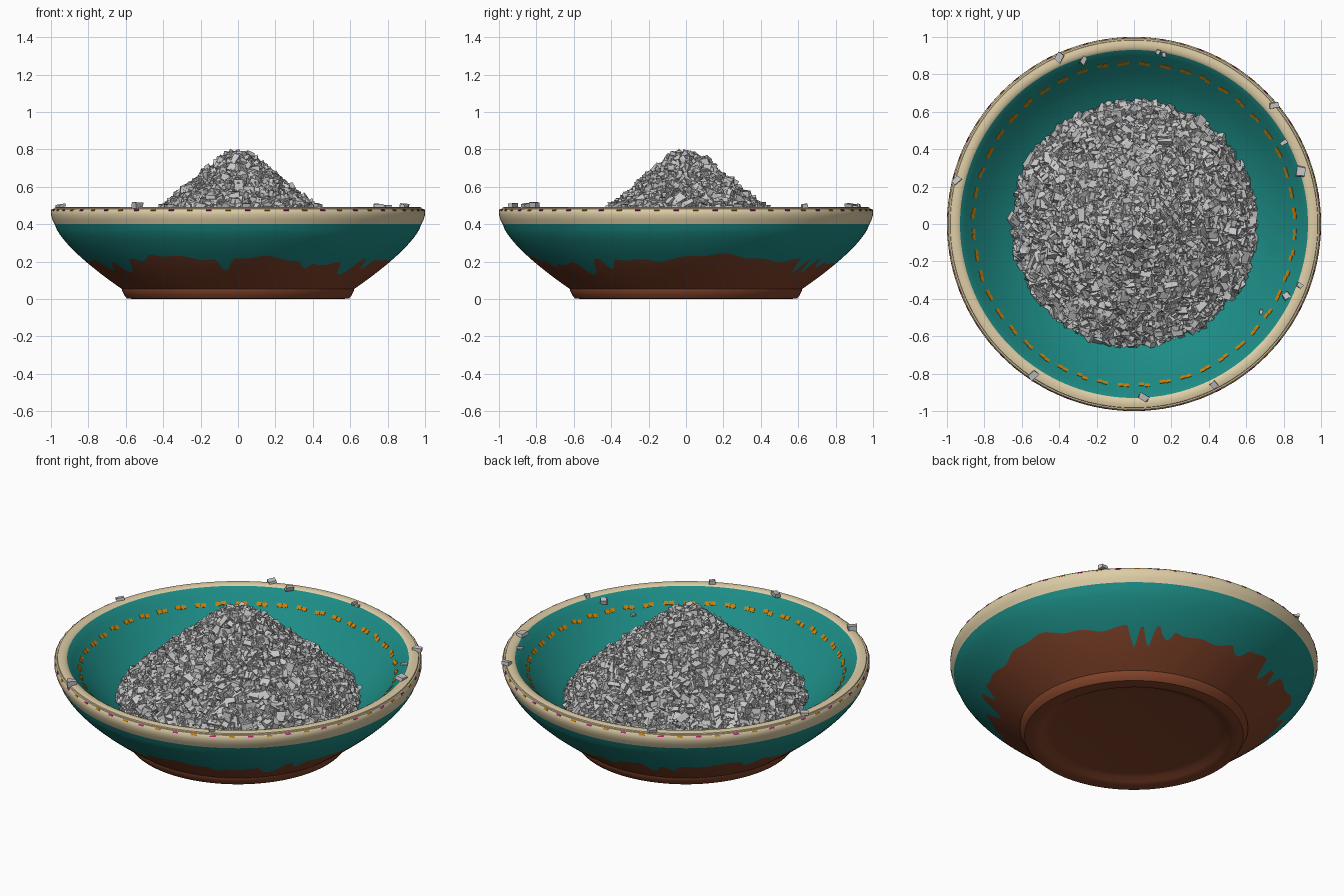
import bpy, bmesh, math, random
from mathutils import Vector, Matrix, Euler

if "Cube" in bpy.data.objects:
    bpy.data.objects.remove(bpy.data.objects["Cube"])
random.seed(7)

def material(name, rgb):
    m = bpy.data.materials.new(name)
    m.diffuse_color = (*rgb, 1)
    m.use_nodes = True
    m.node_tree.nodes["Principled BSDF"].inputs["Base Color"].default_value = m.diffuse_color
    return m

BROWN = material("brown clay", (0.22, 0.055, 0.022))
TEAL = material("teal glaze", (0.012, 0.26, 0.235))
CREAM = material("cream rim", (0.73, 0.61, 0.38))
ORANGE = material("orange paint", (0.60, 0.21, 0.002))
MAGENTA = material("magenta paint", (0.50, 0.015, 0.22))
GREYS = [material("light grey", (0.58, 0.58, 0.58)), material("mid grey", (0.50, 0.50, 0.50))]

def finish(bm, name, mats, smooth=False):
    bmesh.ops.recalc_face_normals(bm, faces=bm.faces)
    me = bpy.data.meshes.new(name)
    bm.to_mesh(me)
    bm.free()
    for m in mats:
        me.materials.append(m)
    ob = bpy.data.objects.new(name, me)
    bpy.context.collection.objects.link(ob)
    if smooth:
        bpy.ops.object.select_all(action='DESELECT')
        ob.select_set(True)
        bpy.context.view_layer.objects.active = ob
        bpy.ops.object.shade_smooth_by_angle(angle=math.radians(35))
    return ob

def lerp(points, x):
    for (a, fa), (b, fb) in zip(points, points[1:]):
        if x <= b:
            return fa + (fb - fa) * max(0, (x - a) / (b - a))
    return points[-1][1]

def revolve(bm, rows, n):
    """rows: list of (function angle -> (r, z), material index of the band after it)"""
    rings = []
    for f, _ in rows:
        ring = []
        for i in range(n):
            a = 2 * math.pi * i / n
            r, z = f(a)
            ring.append(bm.verts.new((r * math.cos(a), r * math.sin(a), z)))
        rings.append(ring)
    for k in range(len(rows) - 1):
        for i in range(n):
            j = (i + 1) % n
            bm.faces.new((rings[k][i], rings[k][j], rings[k + 1][j], rings[k + 1][i])).material_index = rows[k][1]
    bmesh.ops.remove_doubles(bm, verts=bm.verts, dist=1e-5)

# ---- bowl: foot, glazed wall with dripping border, rim and inside ----
def wall_r(z):
    return 0.62 + 0.36 * (1 - max(0, 1 - (z - 0.053) / 0.347) ** 1.4)

# drips: angle in degrees, depth, half width in degrees
DRIPS = [(220, .065, 5), (208, .04, 4), (232, .03, 4), (265, .07, 3), (297, .035, 3), (318, .07, 5),
         (329, .06, 3), (50, .08, 2), (56, .075, 2), (63, .045, 3), (95, .04, 4), (112, .07, 3),
         (120, .05, 2), (150, .05, 4), (178, .06, 3)]

def border(a):
    h = 0.212 + 0.014 * math.sin(3 * a + 1) + 0.012 * math.sin(8 * a) + 0.006 * math.sin(23 * a + 2)
    d = math.degrees(a)
    return h - max(dep * max(0, 1 - (abs(d - c) / w) ** 2) for c, dep, w in DRIPS)

INNER = [(0, .10), (.3, .115), (.45, .145), (.55, .18), (.66, .24), (.74, .298), (.80, .35),
         (.86, .412), (.90, .452), (.93, .485)]
fixed = lambda r, z: (lambda a: (r, z))

def wall_row(k, n, upper):
    def f(a):
        h = border(a)
        z = h + (0.40 - h) * k / n if upper else 0.053 + (h - 0.053) * k / n
        return wall_r(z), z
    return f

rows = [(fixed(r, z), 0) for r, z in [(0, .03), (.45, .03), (.49, .024), (.515, .008), (.54, .001),
                                       (.56, 0), (.595, .004), (.608, .02), (.62, .045)]]
rows += [(wall_row(k, 5, False), 0) for k in range(5)]
rows += [(wall_row(k, 7, True), 1) for k in range(7)]
rows += [(fixed(r, z), 2) for r, z in [(.98, .40), (.993, .425), (1, .45), (.999, .472), (.992, .482),
                                        (.984, .483), (.982, .489), (.965, .493), (.945, .492)]]
rows += [(fixed(r, z), 1) for r, z in reversed(INNER)]
bm = bmesh.new()
revolve(bm, rows, 288)
finish(bm, "bowl", [BROWN, TEAL, CREAM], True)

# ---- painted dashes as thin plates ----
def plate(bm, a, r, z, tilt, size, mat=0):
    m = (Matrix.Rotation(a, 4, 'Z') @ Matrix.Translation((r, 0, z)) @ Matrix.Rotation(tilt, 4, 'Y')
         @ Matrix.Diagonal((*size, 1)))
    vs = bmesh.ops.create_cube(bm, size=1, matrix=m)['verts']
    for f in {f for v in vs for f in v.link_faces}:
        f.material_index = mat

bm = bmesh.new()
for i in range(48):
    a = 2 * math.pi * (i + 0.5) / 48
    for s in (-1, 1):
        d = s * random.uniform(-.003, .005)
        plate(bm, a + s * 0.018, .86 + d, .4135 + d, -math.pi / 4, (.022, .028, .004))
finish(bm, "inner_dashes", [ORANGE])

bm = bmesh.new()
for i in range(60):
    a = 2 * math.pi * (i + 0.5) / 60
    plate(bm, a, .9965, .4755, -math.radians(25), (.004, .030, .009), i % 2)
finish(bm, "rim_dots", [ORANGE, MAGENTA])

# ---- gravel pile: solid core covered with angular chips ----
PILE = [(0, .768), (.05, .76), (.10, .728), (.17, .665), (.29, .565), (.41, .465), (.55, .345),
        (.635, .26), (.66, .225)]
bm = bmesh.new()
revolve(bm, [(fixed(r, z - 0.014), 0) for r, z in PILE], 48)
finish(bm, "pile_core", [GREYS[1]])

def chip(bm, pos, s, lying=False):
    dims = [s * random.uniform(.7, 1.3), s * random.uniform(.6, 1.1), s * random.uniform(.35, .8)]
    tilt = 0.12 if lying else 3.14
    rot = Euler((random.uniform(-tilt, tilt), random.uniform(-tilt, tilt), random.uniform(0, 6.28))).to_matrix()
    vs = []
    for x in (-.5, .5):
        for y in (-.5, .5):
            for z in (-.5, .5):
                c = Vector([q * d * random.uniform(.7, 1.15) for q, d in zip((x, y, z), dims)])
                vs.append(bm.verts.new(rot @ c + Vector(pos)))
    mat = random.choice((0, 0, 1))
    for q in ((0, 1, 3, 2), (4, 6, 7, 5), (0, 4, 5, 1), (2, 3, 7, 6), (0, 2, 6, 4), (1, 5, 7, 3)):
        bm.faces.new([vs[i] for i in q]).material_index = mat

bm = bmesh.new()
for _ in range(5200):
    r = 0.648 * math.sqrt(random.random())
    a = random.uniform(0, 2 * math.pi)
    s = random.uniform(.026, .05) if random.random() < .75 else random.uniform(.05, .07)
    z = lerp(PILE, r) + random.uniform(-.012, .012) - (s - .03) * .2
    chip(bm, (r * math.cos(a), r * math.sin(a), z), s)
finish(bm, "gravel_pile", GREYS)

# ---- stray chips on the rim and inner wall ----
STRAY = [(-.40, .89, .04), (-.27, .875, .035), (.13, .92, .03), (.16, .905, .03), (.75, .635, .04),
         (.80, .435, .03), (.89, .28, .05), (.815, -.385, .05), (.885, -.33, .035), (.68, -.47, .025),
         (.43, -.86, .035), (.05, -.925, .055), (-.54, -.81, .05), (-.95, .235, .045)]
bm = bmesh.new()
for x, y, s in STRAY:
    r = math.hypot(x, y)
    chip(bm, (x, y, (lerp(INNER, r) + s * .2 if r < .91 else .492 + s * .15)), s, True)
finish(bm, "stray_chips", GREYS)
